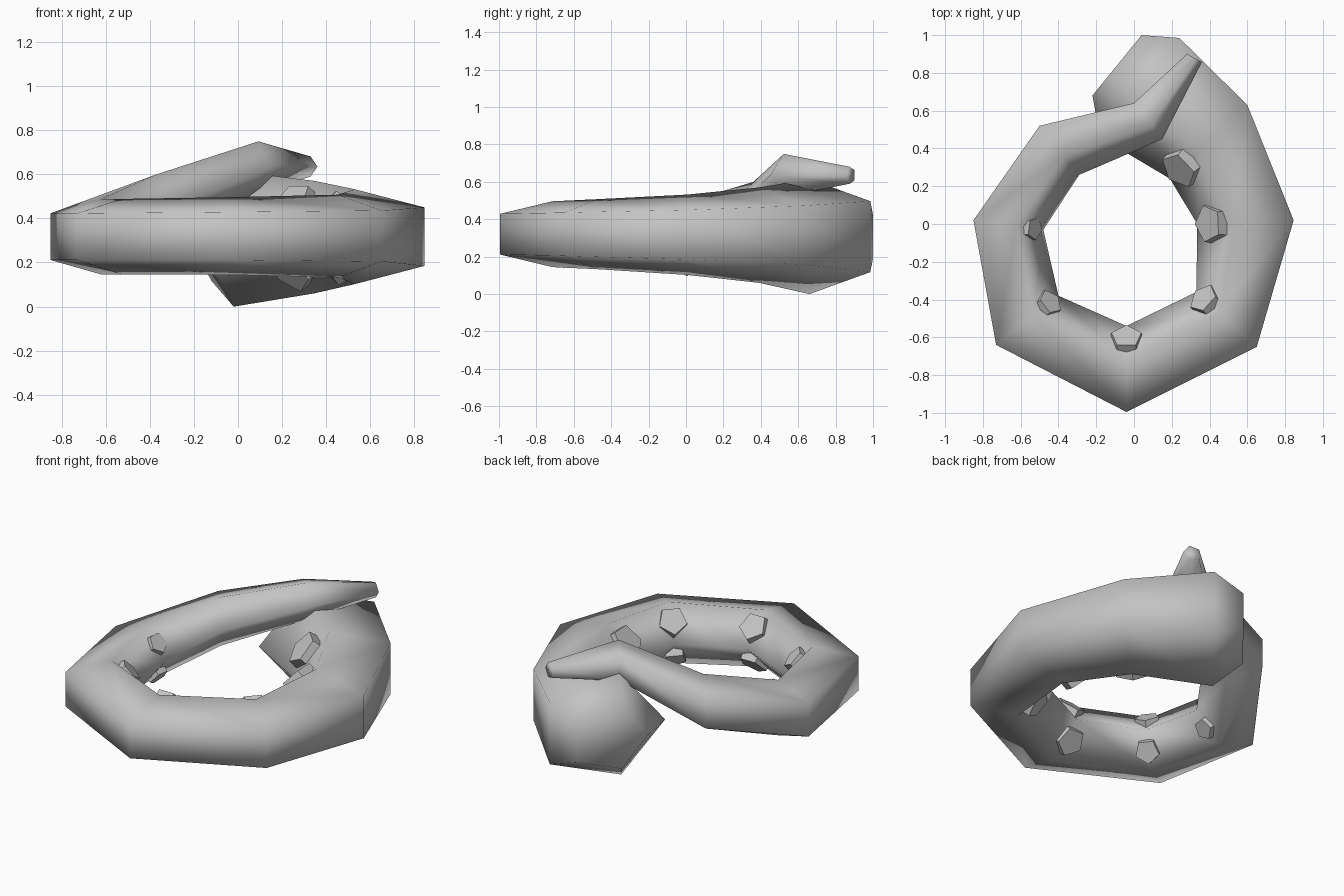
import bpy, bmesh, math
from mathutils import Vector, Matrix

if "Cube" in bpy.data.objects:
    bpy.data.objects.remove(bpy.data.objects["Cube"], do_unlink=True)

grey = bpy.data.materials.new("plain_grey")
grey.use_nodes = True
grey.diffuse_color = (0.55, 0.55, 0.55, 1)
grey.node_tree.nodes["Principled BSDF"].inputs["Base Color"].default_value = (0.55, 0.55, 0.55, 1)

# Rings of the coiled arm: outer xy, inner xy, centre height, radius
RINGS = [
    ((0.04, 1.0), (-0.22, 0.68), 0.307, 0.20),
    ((0.24, 0.985), (-0.18, 0.46), 0.307, 0.323),
    ((0.60, 0.63), (0.19, 0.24), 0.315, 0.268),
    ((0.845, 0.02), (0.335, 0.0), 0.317, 0.226),
    ((0.65, -0.65), (0.33, -0.36), 0.32, 0.197),
    ((-0.04, -0.995), (-0.04, -0.54), 0.32, 0.185),
    ((-0.73, -0.64), (-0.40, -0.38), 0.317, 0.18),
    ((-0.85, 0.02), (-0.48, -0.03), 0.317, 0.18),
    ((-0.50, 0.52), (-0.29, 0.26), 0.45, 0.157),
    ((0.0, 0.64), (0.15, 0.45), 0.635, 0.12),
    ((0.28, 0.90), (0.36, 0.858), 0.635, 0.048),
]


def section(outer, inner, zc, r):
    """Pentagon with a flat outer side and a point facing inward."""
    pts = []
    for k in range(5):
        a = math.radians(36 + 72 * k)
        t = (math.cos(math.radians(36)) - math.cos(a)) / (1 + math.cos(math.radians(36)))
        p = Vector(outer).lerp(Vector(inner), t)
        pts.append(Vector((p.x, p.y, zc + r * math.sin(a))))
    return pts


def finish(name, bm, smooth):
    bmesh.ops.recalc_face_normals(bm, faces=bm.faces)
    for f in bm.faces:
        f.smooth = smooth
    mesh = bpy.data.meshes.new(name)
    bm.to_mesh(mesh)
    bm.free()
    mesh.materials.append(grey)
    ob = bpy.data.objects.new(name, mesh)
    bpy.context.scene.collection.objects.link(ob)
    return ob


# Coiled arm: skin the rings and close both ends
sections = [section(*ring) for ring in RINGS]
bm = bmesh.new()
loops = [[bm.verts.new(p) for p in s] for s in sections]
for a, b in zip(loops, loops[1:]):
    for k in range(5):
        n = (k + 1) % 5
        bm.faces.new((a[k], a[n], b[n], b[k]))
bm.faces.new(loops[0])
bm.faces.new(loops[-1])
finish("coiled_arm", bm, True)

# Five-sided suckers in pairs on the two inner faces
SIZES = {2: 0.12, 3: 0.115, 4: 0.095, 5: 0.095, 6: 0.08, 7: 0.07}
for i, size in SIZES.items():
    s = sections[i]
    for side, edge in (("upper", s[1]), ("lower", s[3])):
        tip = s[2]
        slope = (tip - edge).normalized()
        along = slope.cross(Vector((0, 0, 1))).normalized()
        normal = slope.cross(along).normalized()
        if normal.z * (edge.z - tip.z) < 0:
            normal = -normal
        across = normal.cross(along)
        rot = Matrix((along, across, normal)).transposed().to_4x4()
        thick = size * 0.9
        place = Matrix.Translation(edge.lerp(tip, 0.5) + normal * size * 0.05) @ rot
        bm = bmesh.new()
        bmesh.ops.create_cone(bm, cap_ends=True, segments=5, radius1=size,
                              radius2=size * 0.88, depth=thick, matrix=place)
        finish(f"{side}_sucker_{i - 1}", bm, False)
